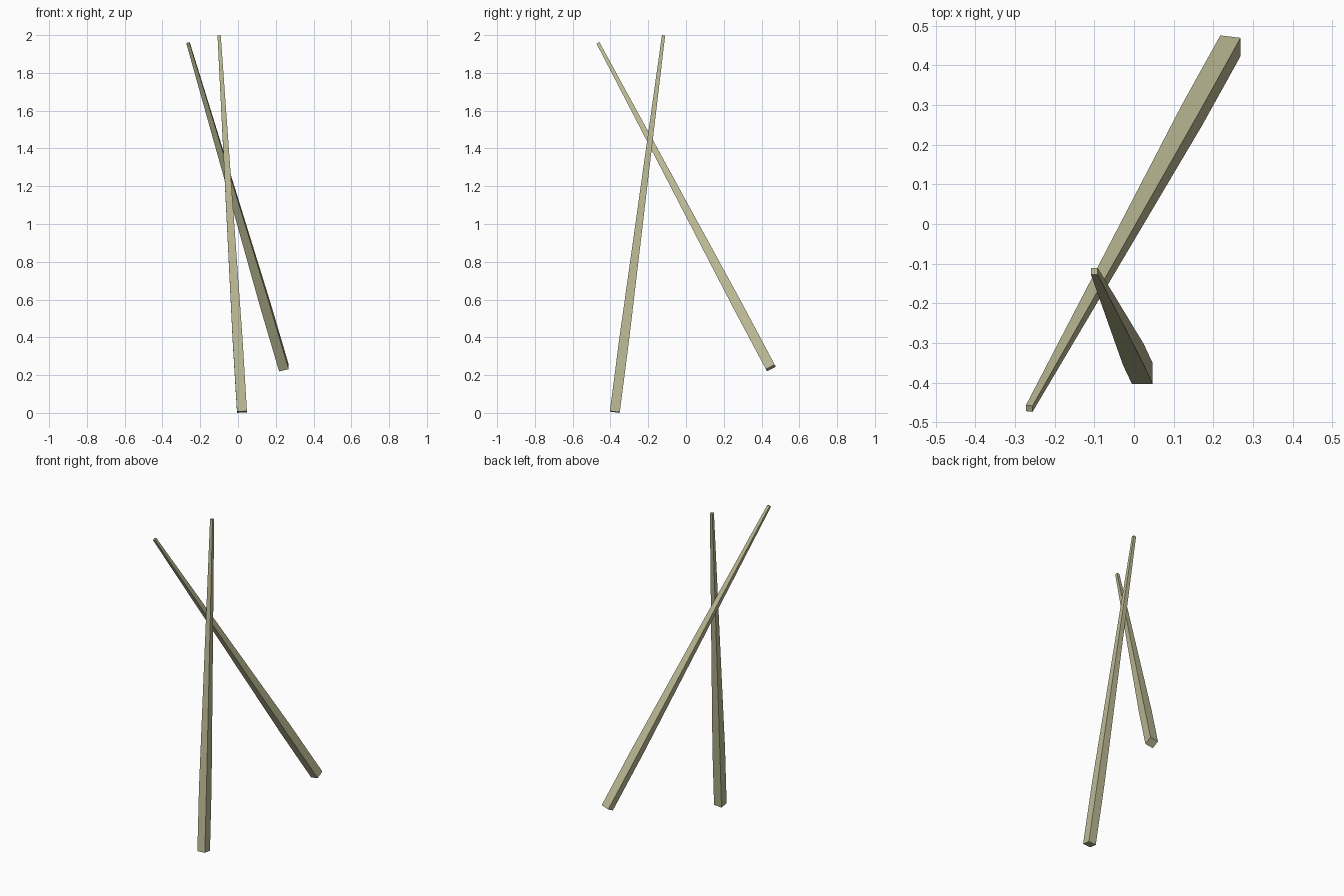
import bpy, bmesh
from mathutils import Vector

if "Cube" in bpy.data.objects:
    bpy.data.objects.remove(bpy.data.objects["Cube"])

wood = bpy.data.materials.new("olive_wood")
wood.diffuse_color = (0.50, 0.49, 0.30, 1)
wood.use_nodes = True
wood.node_tree.nodes["Principled BSDF"].inputs["Base Color"].default_value = wood.diffuse_color


def chopstick(name, start, end, thick=0.0525, thin=0.017, straight=0.19):
    """Square stick: straight handle, then a taper to a thin tip."""
    start, end = Vector(start), Vector(end)
    axis = (end - start).normalized()
    v = axis.cross(Vector((1, 0, 0))).normalized()
    u = v.cross(axis)
    bm = bmesh.new()
    rings = []
    for t, width in ((0, thick), (straight, thick), (1, thin)):
        c = start.lerp(end, t)
        rings.append([bm.verts.new(c + (u * a + v * b) * width / 2)
                      for a, b in ((-1, -1), (1, -1), (1, 1), (-1, 1))])
    for low, high in zip(rings, rings[1:]):
        for i in range(4):
            j = (i + 1) % 4
            bm.faces.new((low[i], low[j], high[j], high[i]))
    bm.faces.new(rings[0][::-1])
    bm.faces.new(rings[-1])
    bmesh.ops.recalc_face_normals(bm, faces=bm.faces)
    mesh = bpy.data.meshes.new(name)
    bm.to_mesh(mesh)
    bm.free()
    mesh.materials.append(wood)
    obj = bpy.data.objects.new(name, mesh)
    bpy.context.collection.objects.link(obj)


# Steep stick standing on its handle end
chopstick("upright_chopstick", (0.021, -0.377, 0.005), (-0.100, -0.119, 1.998))
# Leaning stick crossing behind it
chopstick("leaning_chopstick", (0.243, 0.449, 0.238), (-0.264, -0.465, 1.957))
